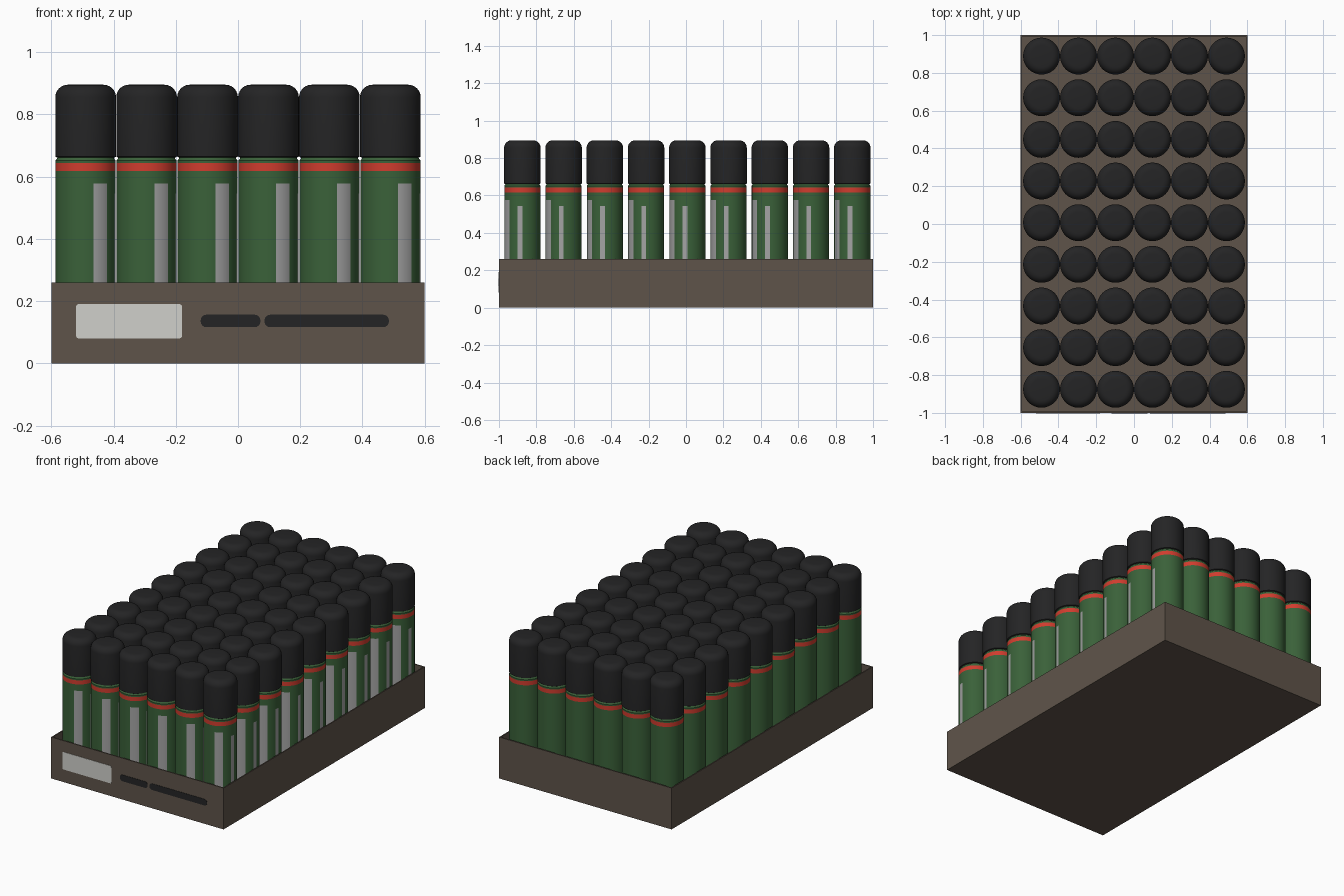
import bpy, bmesh, math

if "Cube" in bpy.data.objects:
    bpy.data.objects.remove(bpy.data.objects["Cube"])

def lin(c):
    c /= 255
    return c / 12.92 if c <= 0.04045 else ((c + 0.055) / 1.055) ** 2.4

def material(name, r, g, b):
    m = bpy.data.materials.new(name)
    m.diffuse_color = (lin(r), lin(g), lin(b), 1)
    m.use_nodes = True
    m.node_tree.nodes["Principled BSDF"].inputs["Base Color"].default_value = m.diffuse_color
    return m

BROWN = material("cardboard_brown", 95, 84, 74)
GREEN = material("can_green", 58, 97, 57)
BLACK = material("cap_black", 36, 36, 37)
GREY = material("stripe_grey", 163, 163, 163)
RED = material("band_red", 208, 60, 46)
WHITE = material("label_white", 208, 208, 203)

def add(name, mesh, loc=(0, 0, 0)):
    ob = bpy.data.objects.new(name, mesh)
    ob.location = loc
    bpy.context.collection.objects.link(ob)
    return ob

SEG = 48

def lathe(name, profile, mats, rule=lambda z, a: 0):
    """Spin an (r, z) profile; angle runs from -y towards +x."""
    bm = bmesh.new()
    rings = []
    for r, z in profile:
        angles = [2 * math.pi * j / SEG for j in range(SEG)]
        rings.append([bm.verts.new((r * math.sin(a), -r * math.cos(a), z)) for a in angles])
    for i in range(len(rings) - 1):
        zm = (profile[i][1] + profile[i + 1][1]) / 2
        for j in range(SEG):
            k = (j + 1) % SEG
            f = bm.faces.new((rings[i][j], rings[i][k], rings[i + 1][k], rings[i + 1][j]))
            f.smooth = True
            f.material_index = rule(zm, (j + 0.5) * 360 / SEG)
    bm.faces.new(rings[0][::-1])
    bm.faces.new(rings[-1])
    me = bpy.data.meshes.new(name)
    bm.to_mesh(me)
    bm.free()
    for m in mats:
        me.materials.append(m)
    me.set_sharp_from_angle(angle=math.radians(35))
    return me

def plate(name, x0, x1, z0, z1, rad, mat):
    """Thin rounded plate on the tray front."""
    bm = bmesh.new()
    corners = [(x1 - rad, z1 - rad, 0), (x0 + rad, z1 - rad, 90),
               (x0 + rad, z0 + rad, 180), (x1 - rad, z0 + rad, 270)]
    vs = []
    for cx, cz, start in corners:
        for s in range(5):
            a = math.radians(start + s * 22.5)
            vs.append(bm.verts.new((cx + rad * math.cos(a), -0.999, cz + rad * math.sin(a))))
    face = bm.faces.new(vs)
    ext = bmesh.ops.extrude_face_region(bm, geom=[face])
    for v in ext["geom"]:
        if isinstance(v, bmesh.types.BMVert):
            v.co.y = -1.002
    bmesh.ops.recalc_face_normals(bm, faces=bm.faces)
    me = bpy.data.meshes.new(name)
    bm.to_mesh(me)
    bm.free()
    me.materials.append(mat)
    add(name, me)

# Open cardboard tray
bm = bmesh.new()
bmesh.ops.create_cube(bm, size=1)
for v in bm.verts:
    v.co = (v.co.x * 1.2, v.co.y * 2, (v.co.z + 0.5) * 0.26)
bmesh.ops.delete(bm, geom=[f for f in bm.faces if f.normal.z > 0.9], context='FACES_ONLY')
tray_mesh = bpy.data.meshes.new("tray")
bm.to_mesh(tray_mesh)
bm.free()
tray_mesh.materials.append(BROWN)
tray = add("tray", tray_mesh)
wall = tray.modifiers.new("wall", 'SOLIDIFY')
wall.thickness = 0.01
wall.offset = -1

# Label and dark print strips on the tray front
plate("front_label", -0.52, -0.18, 0.08, 0.19, 0.008, WHITE)
plate("front_strip_short", -0.12, 0.072, 0.116, 0.156, 0.018, BLACK)
plate("front_strip_long", 0.085, 0.485, 0.116, 0.156, 0.018, BLACK)

# Can body: green, with a red band near the top and two grey stripes
def body_rule(z, a):
    if 0.617 < z < 0.643:
        return 1
    if 0.1 < z < 0.577 and 15 < a < 45 or 0.1 < z < 0.545 and 75 < a < 90:
        return 2
    return 0

R = 0.0965
body = lathe("can_body", [(0.088, 0.012), (R, 0.022), (R, 0.1), (R, 0.545), (R, 0.577),
                          (R, 0.617), (R, 0.643), (R, 0.652), (0.092, 0.657), (0.09, 0.665)],
             [GREEN, RED, GREY], body_rule)

# Cap: straight sides with a rounded shoulder
RC, TOP, F = 0.0975, 0.895, 0.04
shoulder = [(RC - F + F * math.cos(t * math.pi / 12), TOP - F + F * math.sin(t * math.pi / 12))
            for t in range(7)]
cap = lathe("can_cap", [(0.09, 0.66), (RC, 0.664)] + shoulder, [BLACK])

# Six by nine grid of cans
for i in range(6):
    for j in range(9):
        loc = ((i - 2.5) * 0.1958, 0.007 + (j - 4) * 0.2205, 0)
        add(f"can_body_{i}_{j}", body, loc)
        add(f"can_cap_{i}_{j}", cap, loc)
